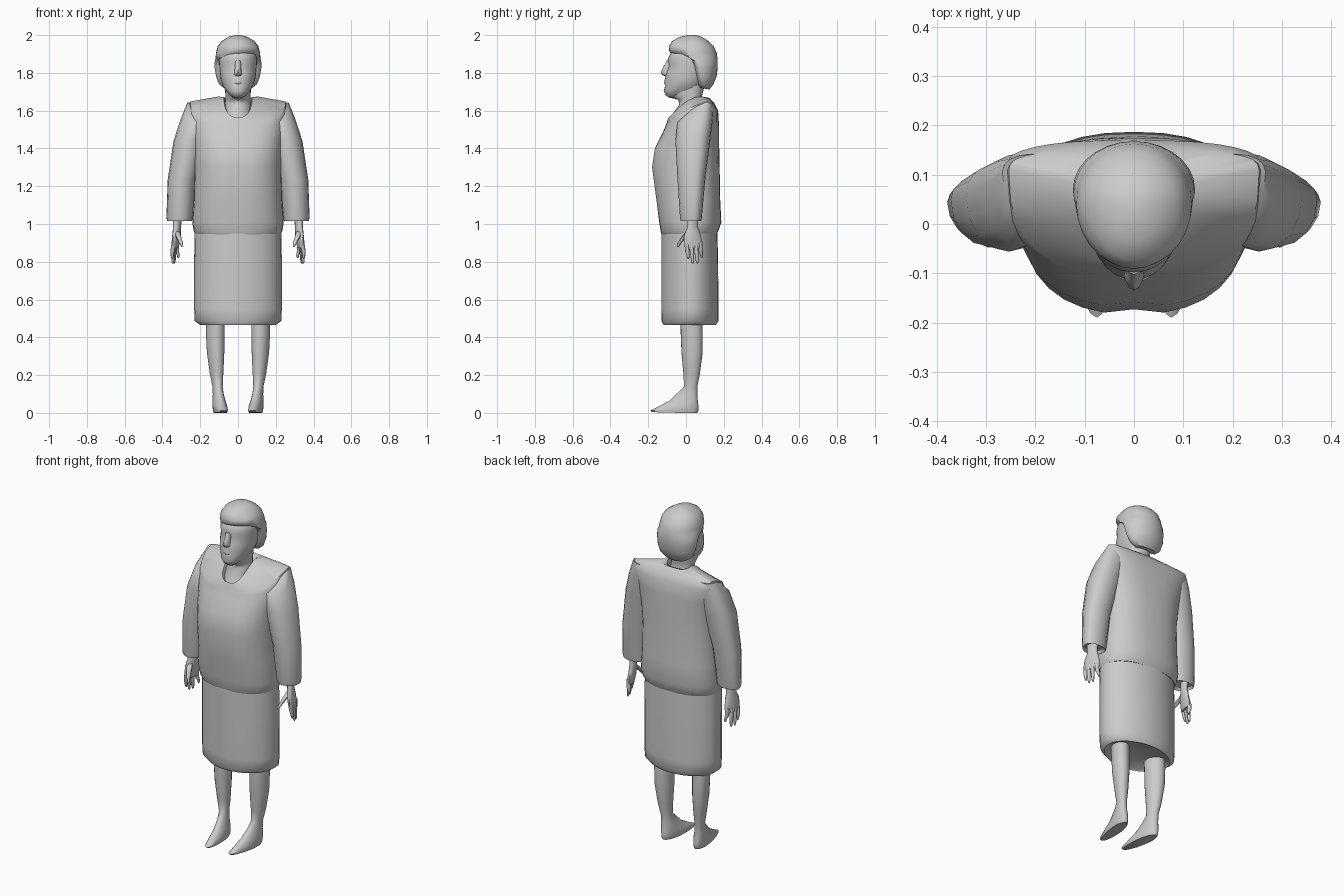
import bpy, bmesh, math
from mathutils import Vector


def finish(name, bm, mirror=False, angle=50):
    bmesh.ops.recalc_face_normals(bm, faces=bm.faces)
    me = bpy.data.meshes.new(name)
    bm.to_mesh(me)
    bm.free()
    ob = bpy.data.objects.new(name, me)
    bpy.context.collection.objects.link(ob)
    bpy.ops.object.select_all(action='DESELECT')
    ob.select_set(True)
    bpy.context.view_layer.objects.active = ob
    bpy.ops.object.shade_smooth_by_angle(angle=math.radians(angle))
    if mirror:
        ob.modifiers.new("Mirror", 'MIRROR')
    return ob


def skin(bm, rows):
    """Bridge rows of points into a closed tube with capped ends."""
    vs = [[bm.verts.new(p) for p in r] for r in rows]
    n = len(vs[0])
    for a, b in zip(vs, vs[1:]):
        for i in range(n):
            j = (i + 1) % n
            bm.faces.new((a[i], a[j], b[j], b[i]))
    bm.faces.new(vs[0])
    bm.faces.new(vs[-1])


def loft(name, rings, n=24, e=(1, 1), mirror=False, warp=None):
    """Ring: centre x, half width, y front / widest / back, then z (or z front / side / back).
    e: roundness of the first and last ring (below 1 is boxier)."""
    rows = []
    for k, r in enumerate(rings):
        ex = e[0] + (e[1] - e[0]) * k / (len(rings) - 1)
        cx, hw, yf, ys, yb = r[:5]
        zf, zs, zb = r[5:] if len(r) == 8 else (r[5],) * 3
        row = []
        for i in range(n):
            a = 2 * math.pi * i / n
            c, s = round(math.cos(a), 6), round(math.sin(a), 6)
            y = ys + ((yb if s > 0 else yf) - ys) * abs(s) ** ex
            z = zs + ((zb if s > 0 else zf) - zs) * abs(s)
            p = Vector((cx + hw * math.copysign(abs(c) ** ex, c), y, z))
            row.append(warp(p) if warp else p)
        rows.append(row)
    bm = bmesh.new()
    skin(bm, rows)
    return finish(name, bm, mirror)


def digit(bm, path, radii, n=8):
    """Tapered finger along a short path that runs mostly downward."""
    skin(bm, [[(x + r * math.cos(k * math.tau / n), y + r * math.sin(k * math.tau / n), z)
               for k in range(n)] for (x, y, z), r in zip(path, radii)])


# jacket: hem, bust, shoulders, then over into the neckline
def bust_notch(p):
    if abs(p.x) < 0.005 and p.y < 0 and 1.05 < p.z < 1.45:
        p.y += 0.01
    return p


loft("jacket", [
    (0, .228, -.129, .03, .165, .945, .95, .95),
    (0, .235, -.133, .03, .172, .955, .965, .965),
    (0, .242, -.142, .03, .187, 1.01),
    (0, .234, -.160, .03, .181, 1.13),
    (0, .230, -.183, .03, .178, 1.30),
    (0, .236, -.168, .04, .176, 1.40),
    (0, .250, -.125, .06, .175, 1.48, 1.52, 1.52),
    (0, .264, -.108, .11, .170, 1.52, 1.61, 1.60),
    (0, .254, -.102, .11, .150, 1.535, 1.648, 1.64),
    (0, .105, -.096, .08, .122, 1.555, 1.675, 1.667),
    (0, .075, -.090, .05, .105, 1.565, 1.672, 1.66),
    (0, .068, -.078, .05, .095, 1.555, 1.65, 1.64),
], n=32, e=(.9, .68), warp=bust_notch)

# skirt
loft("skirt", [
    (0, .19, -.105, .03, .145, .475),
    (0, .20, -.118, .03, .158, .465),
    (0, .229, -.13, .03, .172, .487),
    (0, .232, -.131, .03, .172, .55),
    (0, .232, -.131, .03, .170, .80),
    (0, .230, -.131, .03, .165, 1.0),
], n=32, e=(1.02, 1.0))

# sleeves: broad where they join the body, tapering to the outside
loft("sleeves", [
    (.310, .055, -.015, .04, .07, 1.03),
    (.309, .066, -.028, .045, .08, 1.015),
    (.309, .070, -.032, .045, .084, 1.035),
    (.296, .076, -.045, .05, .102, 1.235),
    (.254, .087, -.056, .06, .128, 1.44),
    (.222, .080, -.045, .08, .144, 1.54, 1.56, 1.57),
    (.205, .062, .015, .105, .142, 1.60, 1.645, 1.638),
], n=16, e=(1.05, .9), mirror=True)

# legs running into pointed feet, toes turned slightly inward
def toe_in(p):
    p.x += .12 * p.y
    return p


loft("legs_and_feet", [
    (.117, .051, -.030, .03, .085, .52),
    (.117, .049, -.028, .03, .088, .42),
    (.115, .046, -.024, .03, .088, .32),
    (.110, .036, -.014, .03, .074, .21),
    (.105, .027, -.010, .025, .060, .14),
    (.103, .028, -.040, .02, .060, .11, .10, .09),
    (.100, .034, -.085, .01, .064, .066, .058, .05),
    (.099, .037, -.140, -.02, .067, .036, .035, .03),
    (.098, .037, -.190, -.03, .066, .012, .015, .012),
    (.098, .033, -.180, -.03, .060, .004, .0, .0),
], n=20, mirror=True, warp=toe_in)

# hands: palm, four fingers and a thumb
loft("palms", [
    (.322, .022, .008, .035, .066, 1.05),
    (.322, .020, .008, .035, .064, .985),
    (.325, .020, -.010, .035, .078, .945),
    (.330, .018, -.012, .035, .088, .905),
    (.332, .014, -.005, .04, .086, .872),
], n=14, mirror=True, warp=lambda p: Vector((p.x - .25 * (p.y - .035), p.y, p.z)))
bm = bmesh.new()
for x, y, tip, tx in [(.340, .003, .815, .348), (.335, .027, .79, .345),
                      (.330, .051, .79, .338), (.324, .074, .82, .316)]:
    digit(bm, [(x, y, .90), ((x + tx) / 2 + .003, y + .004, .855),
               (tx, y + .008, tip + .015), (tx, y + .009, tip)], [.012, .011, .008, .004])
digit(bm, [(.325, .015, .96), (.314, -.012, .93), (.302, -.034, .90), (.295, -.043, .878)],
      [.016, .014, .010, .005])
finish("fingers", bm, mirror=True)

# neck with a little chest showing in the neckline
loft("neck", [
    (0, .085, -.090, .03, .10, 1.53, 1.56, 1.58),
    (0, .074, -.078, .03, .09, 1.575, 1.62, 1.62),
    (0, .066, -.036, .03, .085, 1.63, 1.655, 1.66),
    (0, .066, -.040, .03, .085, 1.655, 1.67, 1.68),
    (0, .068, -.080, .03, .095, 1.675, 1.70, 1.72),
    (0, .068, -.080, .03, .095, 1.76),
])

# head
loft("head", [
    (0, .022, -.088, -.07, -.04, 1.668, 1.668, 1.66),
    (0, .046, -.108, -.05, .02, 1.682, 1.685, 1.675),
    (0, .066, -.118, -.02, .06, 1.705, 1.71, 1.695),
    (0, .081, -.112, .00, .09, 1.727, 1.735, 1.735),
    (0, .090, -.113, .01, .11, 1.76),
    (0, .096, -.105, .02, .13, 1.80),
    (0, .099, -.090, .03, .14, 1.84),
    (0, .101, -.098, .03, .14, 1.868),
    (0, .098, -.084, .03, .13, 1.90),
    (0, .060, -.045, .03, .10, 1.95),
], n=28, e=(.95, .95))

# nose
loft("nose", [
    (0, .010, -.112, -.09, -.07, 1.783),
    (0, .023, -.126, -.09, -.07, 1.79),
    (0, .021, -.135, -.09, -.07, 1.803),
    (0, .017, -.121, -.083, -.07, 1.83),
    (0, .017, -.102, -.08, -.07, 1.865),
], n=12)

# lips
loft("lips", [(0, .012, -.110, -.09, -.08, 1.737),
              (0, .026, -.117, -.09, -.08, 1.745),
              (0, .030, -.116, -.09, -.08, 1.755),
              (0, .014, -.112, -.09, -.08, 1.767)], n=14)

# hair: rounded back and sides, with a fringe swept up to one side
def sweep(p):
    if p.y < 0 and p.z < 1.93:
        p.z += .15 * p.x + .012
    return p


loft("hair", [
    (0, .072, .070, .09, .125, 1.722, 1.718, 1.712),
    (0, .100, .060, .09, .145, 1.74),
    (0, .116, .046, .08, .162, 1.78),
    (0, .124, .034, .07, .168, 1.83),
    (0, .123, .014, .06, .168, 1.87, 1.86, 1.87),
    (0, .119, -.078, .05, .166, 1.885, 1.875, 1.88),
    (0, .117, -.090, .04, .163, 1.905),
    (0, .108, -.091, .04, .147, 1.94),
    (0, .087, -.074, .04, .120, 1.968),
    (0, .052, -.036, .04, .085, 1.99),
    (0, .018, .010, .035, .055, 2.0),
], n=28, warp=sweep)
